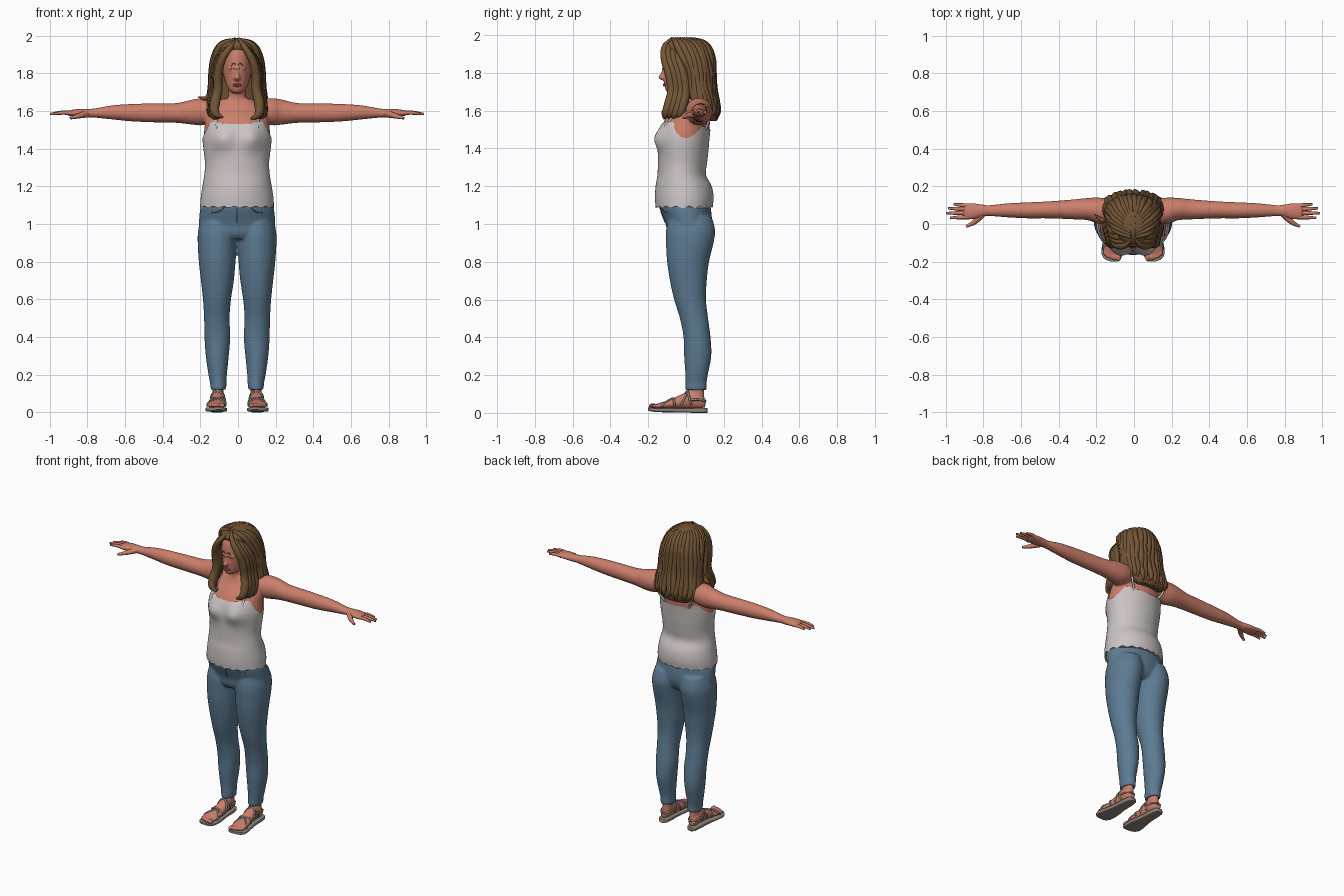
import bpy, bmesh, math, random
from mathutils import Vector, Matrix
from mathutils.bvhtree import BVHTree

random.seed(4)
CENTRE_X = -.005
cube = bpy.data.objects.get("Cube")
if cube:
    bpy.data.objects.remove(cube, do_unlink=True)


def material(name, *rgb):
    mat = bpy.data.materials.new(name)
    mat.use_nodes = True
    mat.diffuse_color = (*rgb, 1)
    mat.node_tree.nodes["Principled BSDF"].inputs["Base Color"].default_value = (*rgb, 1)
    return mat


SKIN = material("skin", .6, .21, .145)
LIP = material("lip", .5, .14, .11)
HAIR = material("brown hair", .17, .092, .037)
DENIM = material("blue denim", .11, .2, .29)
COTTON = material("pale cotton", .6, .55, .555)
LEATHER = material("grey leather", .26, .23, .2)


def blend(rows, steps=4):
    """Pass a smooth curve through the rows of a table."""
    pts = [rows[0], *rows, rows[-1]]
    out = []
    for a, b, c, d in zip(pts, pts[1:], pts[2:], pts[3:]):
        for k in range(steps):
            t = k / steps
            out.append([q + t / 2 * (r - p + t * (2*p - 5*q + 4*r - s + t * (3*(q - r) + s - p)))
                        for p, q, r, s in zip(a, b, c, d)])
    return out + [list(rows[-1])]


def sym(rows):
    return [(z, -w, w, front, back) for z, w, front, back in rows]


def loft(bm, rows, axis=2, side=1, seg=36, power=2):
    """Skin rows of (position, min, max, min, max) along an axis."""
    loops = []
    for t, a0, a1, b0, b1 in blend(rows):
        loop = []
        for i in range(seg):
            c, s = math.cos(math.tau * i / seg), math.sin(math.tau * i / seg)
            c = math.copysign(abs(c) ** (2 / power), c)
            s = math.copysign(abs(s) ** (2 / power), s)
            co = [(a0 + a1 + (a1 - a0) * c) / 2, (b0 + b1 + (b1 - b0) * s) / 2]
            co.insert(axis, t)
            loop.append(bm.verts.new((co[0] * side, co[1], co[2])))
        loops.append(loop)
    for lo, hi in zip(loops, loops[1:]):
        for i in range(seg):
            j = (i + 1) % seg
            bm.faces.new((lo[i], lo[j], hi[j], hi[i]))
    bm.faces.new(loops[0])
    bm.faces.new(loops[-1])


def ball(bm, centre, radii):
    place = Matrix.Translation(centre) @ Matrix.Diagonal((*radii, 1))
    bmesh.ops.create_uvsphere(bm, u_segments=16, v_segments=10, radius=1, matrix=place)


def finish(bm, name, mat, voxel=0, smooth=4):
    bmesh.ops.recalc_face_normals(bm, faces=bm.faces[:])
    mesh = bpy.data.meshes.new(name)
    bm.to_mesh(mesh)
    bm.free()
    mesh.materials.append(mat)
    obj = bpy.data.objects.new(name, mesh)
    bpy.context.collection.objects.link(obj)
    obj.location.x = CENTRE_X
    bpy.ops.object.select_all(action='DESELECT')
    obj.select_set(True)
    bpy.context.view_layer.objects.active = obj
    bpy.ops.object.shade_smooth_by_angle(angle=math.radians(50))
    if voxel:
        fuse = obj.modifiers.new("fuse", 'REMESH')
        fuse.mode, fuse.voxel_size, fuse.use_smooth_shade = 'VOXEL', voxel, True
        soften = obj.modifiers.new("soften", 'SMOOTH')
        soften.factor, soften.iterations = .5, smooth
    return obj


def tubes(name, paths, mat):
    """Round tapered strands; each path is (points, radii)."""
    curve = bpy.data.curves.new(name, 'CURVE')
    curve.dimensions, curve.bevel_depth = '3D', 1
    curve.bevel_resolution, curve.resolution_u, curve.use_fill_caps = 2, 6, True
    for points, radii in paths:
        spline = curve.splines.new('BEZIER')
        spline.bezier_points.add(len(points) - 1)
        for bp, co, r in zip(spline.bezier_points, points, radii):
            bp.co, bp.radius = co, r
            bp.handle_left_type = bp.handle_right_type = 'AUTO'
    curve.materials.append(mat)
    obj = bpy.data.objects.new(name, curve)
    bpy.context.collection.objects.link(obj)
    obj.location.x = CENTRE_X


def surface(obj):
    bpy.context.view_layer.update()
    return BVHTree.FromObject(obj, bpy.context.evaluated_depsgraph_get())


def snap(tree, points):
    return [tree.find_nearest(Vector(p))[0] for p in points]


# Torso profile shared by the body and the top
TORSO = [(1.09, .19, -.155, .135), (1.14, .187, -.158, .14), (1.2, .178, -.155, .13),
         (1.26, .168, -.145, .1), (1.32, .164, -.143, .105), (1.38, .17, -.142, .112),
         (1.45, .177, -.14, .118), (1.52, .172, -.125, .125), (1.57, .165, -.1, .13),
         (1.62, .14, -.06, .125), (1.665, .08, -.04, .1)]


def bust(bm):
    for v in bm.verts:
        if v.co.y < 0:
            v.co.y -= .033 * math.exp(-((abs(v.co.x) - .08) / .06) ** 2 - ((v.co.z - 1.455) / .06) ** 2)


# Skin: chest, neck, head, nose and arms fused together
bm = bmesh.new()
loft(bm, sym(TORSO[4:]))
bust(bm)
loft(bm, sym([(1.56, .065, -.05, .09), (1.64, .05, -.045, .07), (1.7, .047, -.045, .06), (1.76, .05, -.05, .06)]))
loft(bm, sym([(1.695, .022, -.098, -.04), (1.71, .042, -.108, 0), (1.74, .058, -.115, .04),
              (1.78, .07, -.118, .08), (1.82, .076, -.12, .1), (1.87, .079, -.121, .11),
              (1.92, .07, -.108, .1), (1.96, .045, -.06, .07)]))
loft(bm, sym([(1.84, .007, -.123, -.09), (1.8, .011, -.133, -.09), (1.776, .018, -.147, -.09),
              (1.762, .014, -.13, -.09)]), seg=16)
for side in (-1, 1):
    loft(bm, [(.1, 0, .13, 1.55, 1.66), (.18, 0, .14, 1.525, 1.668), (.24, .02, .138, 1.528, 1.66),
              (.32, .025, .13, 1.537, 1.642), (.45, .03, .12, 1.54, 1.64), (.56, .03, .115, 1.545, 1.637),
              (.66, .035, .11, 1.555, 1.63), (.76, .042, .1, 1.565, 1.613), (.8, .038, .103, 1.565, 1.612),
              (.85, .025, .11, 1.57, 1.61), (.9, .028, .108, 1.575, 1.602)], 0, side)
    ball(bm, (side * .03, -.107, 1.826), (.017, .01, .009))
body = finish(bm, "body_skin", SKIN, .006, 3)
skin = surface(body)

# Fingers, thumbs, face details and top straps
for side, label in ((-1, "right"), (1, "left")):
    digits = [([(side * .87, y, 1.588), (side * (.87 + tip) / 2, (y + y2) / 2, 1.591), (side * tip, y2, 1.584)],
               (.012, .0105, .006))
              for y, y2, tip in ((.037, .033, .972), (.058, .058, .993), (.078, .083, .982), (.096, .105, .952))]
    digits.append(([(side * .8, .055, 1.585), (side * .84, .012, 1.574), (side * .885, -.014, 1.562)],
                   (.02, .014, .007)))
    tubes(label + "_fingers", digits, SKIN)
    brow = snap(skin, [(side * x, -.16, z) for x, z in ((.012, 1.845), (.032, 1.852), (.055, 1.844))])
    lash = snap(skin, [(side * x, -.16, z) for x, z in ((.014, 1.824), (.03, 1.828), (.048, 1.824))])
    tubes(label + "_brow_and_lashes", [(brow, (.002, .003, .001)), (lash, (.001, .002, .001))], HAIR)
    strap = snap(skin, [(side * .137, -.15, 1.53), (side * .138, -.12, 1.58), (side * .135, -.05, 1.65),
                        (side * .13, .04, 1.7), (side * .125, .13, 1.64), (side * .12, .16, 1.56),
                        (side * .115, .16, 1.49)])
    tubes(label + "_top_strap", [(strap, [.007] * len(strap))], COTTON)
bm = bmesh.new()
for z, depth in ((1.741, .004), (1.733, .005)):
    ball(bm, (0, -.114, z), (.023, depth + .004, depth))
finish(bm, "lips", LIP)


# Sleeveless top, trimmed along neckline and armholes
def neckline(co):
    back = min(1, max(0, (co.y + .1) / .2))
    return 1.53 - .03 * back + co.x ** 2 - 2.2 * max(0, abs(co.x) - .14)


bm = bmesh.new()
loft(bm, sym([(z, w + .006, f - .006, b + .006) for z, w, f, b in TORSO[:-1]]), seg=72)
bust(bm)
bmesh.ops.delete(bm, geom=[f for f in bm.faces if all(v.co.z > neckline(v.co) for v in f.verts)],
                 context='FACES')
for v in bm.verts:
    v.co.z = min(v.co.z, neckline(v.co))
    if v.co.z < 1.1:
        v.co.z += .006 * math.sin(18 * math.atan2(v.co.y, v.co.x))
finish(bm, "sleeveless_top", COTTON)

# Jeans: hips and both legs fused
bm = bmesh.new()
loft(bm, sym([(1.12, .183, -.135, .122), (1.08, .196, -.137, .132), (1.0, .203, -.108, .138),
              (.95, .2, -.1, .125), (.92, .17, -.08, .1)]))
for side in (-1, 1):
    loft(bm, [(1.04, .01, .185, -.09, .135), (.97, -.004, .206, -.105, .154), (.9, .001, .209, -.106, .146),
              (.8, .008, .203, -.1, .122), (.7, .017, .192, -.085, .11), (.6, .032, .181, -.063, .106),
              (.5, .04, .175, -.032, .117), (.4, .036, .173, -.013, .13), (.3, .044, .166, -.01, .134),
              (.2, .054, .152, -.003, .115), (.16, .056, .144, -.003, .11), (.12, .058, .141, -.005, .11)],
         2, side)
jeans = finish(bm, "jeans", DENIM, .008, 3)
denim = surface(jeans)
seams = [snap(denim, [(0, -.2, z) for z in (1.08, 1.03, .98)])]
for side in (-1, 1):
    seams.append(snap(denim, [(side * x, -.2, z) for x, z in ((.09, 1.08), (.12, 1.045), (.2, 1.03))]))
tubes("jeans_seams", [(s, [.003] * len(s)) for s in seams], DENIM)

# Feet and sandals
for side, label in ((-1, "right"), (1, "left")):
    bm = bmesh.new()
    loft(bm, [(.102, .085, .122, .03, .065), (.07, .073, .136, .022, .11), (.03, .068, .138, .022, .12),
              (-.02, .065, .14, .022, .1), (-.08, .06, .15, .022, .072), (-.13, .06, .16, .022, .056),
              (-.16, .066, .155, .024, .046)], 1, side)
    loft(bm, [(.06, .07, .135, .015, .1), (.1, .071, .13, .012, .096), (.16, .072, .13, .015, .098)], 2, side)
    for x, y, r in ((.077, -.175, .014), (.1, -.172, .011), (.118, -.166, .01), (.135, -.158, .01), (.149, -.148, .009)):
        ball(bm, (side * x, y, .037), (r, .024, r))
    foot = surface(finish(bm, label + "_foot", SKIN, .005, 2))
    bm = bmesh.new()
    loft(bm, [(.115, .09, .12, 0, .026), (.1, .076, .136, 0, .027), (.05, .07, .142, 0, .027),
              (-.02, .066, .147, .002, .026), (-.09, .055, .16, .003, .026), (-.15, .055, .168, .004, .027),
              (-.185, .065, .152, .008, .028), (-.2, .08, .115, .014, .028)], 1, side, power=5)
    finish(bm, label + "_sandal_sole", LEATHER)
    arcs = [math.pi * k / 8 for k in range(9)]
    bands = [[(side * (.105 + .07 * math.cos(a)), y0 + (y1 - y0) * a / math.pi, .02 + .1 * math.sin(a))
              for a in arcs] for y0, y1 in ((-.13, -.06), (-.05, -.13), (-.02, .03), (.03, -.03))]
    bands.append([(side * (.105 + .06 * math.cos(a)), .03 + .09 * math.sin(a), .07) for a in arcs])
    tubes(label + "_sandal_straps", [(snap(foot, b), [.006] * len(b)) for b in bands], LEATHER)

# Hair: a smooth mass, locks combed over it from the parting, and front curls
MASS = [(1.545, .09, .1, .16), (1.58, .14, .06, .172), (1.63, .148, .01, .165), (1.7, .136, -.01, .147),
        (1.8, .132, -.03, .142), (1.85, .127, -.05, .14), (1.9, .115, -.085, .132),
        (1.945, .092, -.11, .11), (1.975, .06, -.08, .075), (1.988, .02, -.04, .045)]
bm = bmesh.new()
loft(bm, sym(MASS))
finish(bm, "hair_mass", HAIR)
shape = blend(sym(MASS), 8)


def on_hair(angle, z, side):
    _, _, w, front, back = min(shape, key=lambda row: abs(row[0] - z))
    return (side * w * math.sin(angle), (front + back) / 2 - (back - front) / 2 * math.cos(angle), z)


front_lock = [(.008, -.075, 1.978), (.04, -.112, 1.94), (.078, -.113, 1.88), (.1, -.088, 1.8),
              (.104, -.075, 1.71), (.118, -.088, 1.64), (.112, -.108, 1.58), (.075, -.115, 1.562)]
for side, label in ((-1, "right"), (1, "left")):
    locks = []
    for k in range(4):
        path = [(side * (x + .006 * k * (i > 1)), y + .024 * k, z + random.uniform(-.008, .008))
                for i, (x, y, z) in enumerate(front_lock)]
        locks.append((path, (.006, .016, .021, .025, .026, .028, .022, .005)))
    for k in range(10):
        angle = 1.15 + k * .21
        path = [(side * .01, -.07 + .012 * k, 1.982)]
        path += [on_hair(angle + random.uniform(-.06, .06), z, side) for z in (1.95, 1.89, 1.81, 1.73, 1.65, 1.6)]
        path.append(on_hair(angle - .12, random.uniform(1.545, 1.58), side))
        locks.append((path, (.008, .017, .02, .021, .022, .022, .016, .004)))
    tubes(label + "_hair_locks", locks, HAIR)
tubes("shoulder_strand", [([(-.13, .03, 1.72), (-.16, .02, 1.67), (-.205, .05, 1.675)], (.012, .014, .003))], HAIR)
